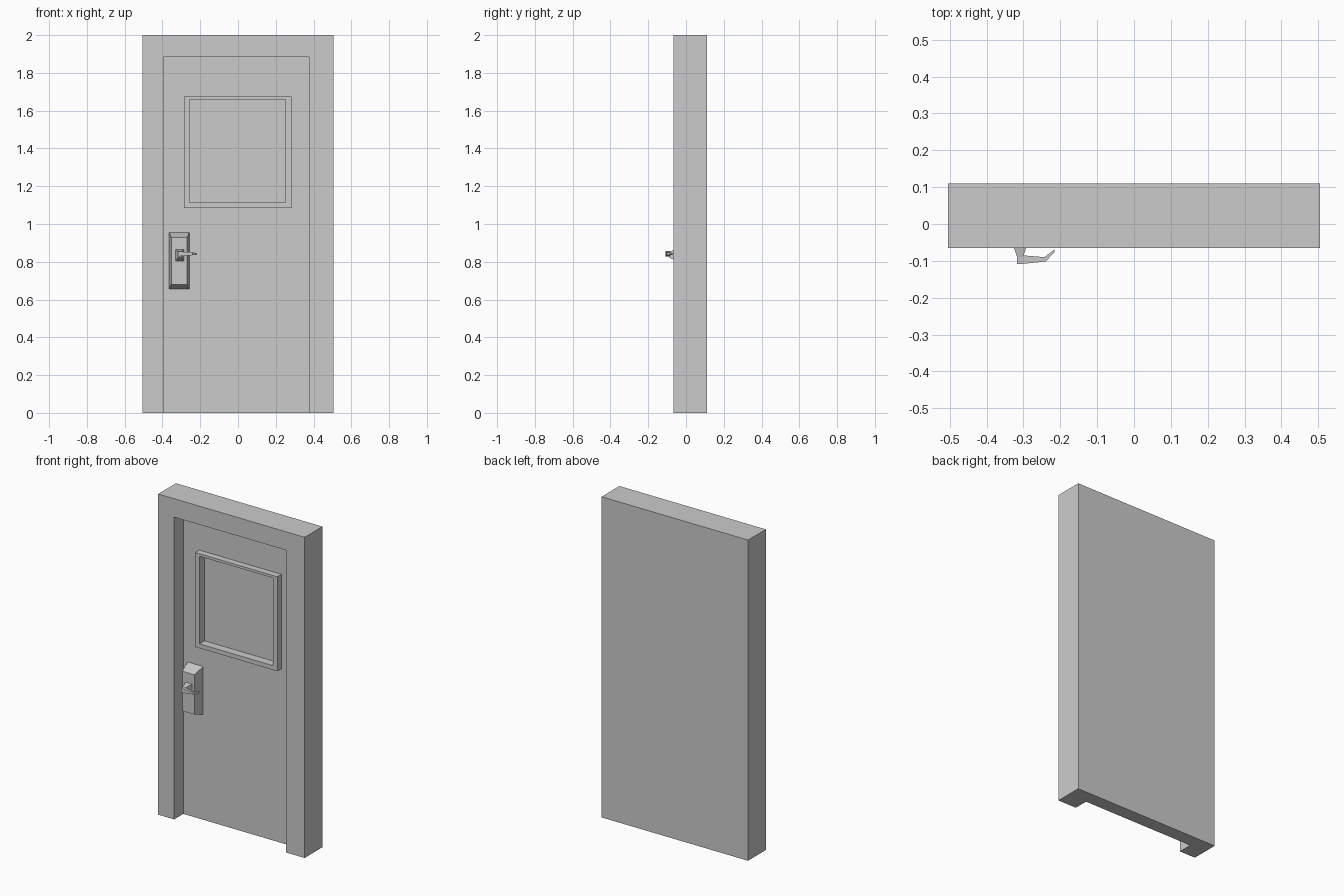
import bpy, bmesh

if "Cube" in bpy.data.objects:
    bpy.data.objects.remove(bpy.data.objects["Cube"])


def loft(name, sections):
    """Join a series of matching closed loops into one capped solid."""
    bm = bmesh.new()
    rings = [[bm.verts.new(p) for p in s] for s in sections]
    n = len(rings[0])
    for a, b in zip(rings, rings[1:]):
        for i in range(n):
            j = (i + 1) % n
            bm.faces.new((a[i], a[j], b[j], b[i]))
    bm.faces.new(rings[0])
    bm.faces.new(rings[-1])
    bmesh.ops.recalc_face_normals(bm, faces=bm.faces)
    mesh = bpy.data.meshes.new(name)
    bm.to_mesh(mesh)
    bm.free()
    ob = bpy.data.objects.new(name, mesh)
    bpy.context.collection.objects.link(ob)
    return ob


def rect(x0, x1, z0, z1, y):
    """Rectangle facing the front at depth y."""
    return [(x0, y, z0), (x1, y, z0), (x1, y, z1), (x0, y, z1)]


def box(name, x0, x1, z0, z1, y0, y1):
    return loft(name, [rect(x0, x1, z0, z1, y0), rect(x0, x1, z0, z1, y1)])


def cut(target, *box_size):
    """Subtract a box from the target and remove the cutter."""
    cutter = box("cutter", *box_size)
    cutter.hide_render = True
    mod = target.modifiers.new("cut", 'BOOLEAN')
    mod.operation = 'DIFFERENCE'
    mod.solver = 'EXACT'
    mod.object = cutter
    bpy.context.view_layer.objects.active = target
    bpy.ops.object.modifier_apply(modifier=mod.name)
    bpy.data.objects.remove(cutter)


DOOR_Y = 0.025  # front face of the recessed door leaf

# Door frame and leaf: a slab with the doorway and window pane recessed
door = box("door_and_frame", -0.505, 0.505, 0, 2, -0.065, 0.11)
cut(door, -0.395, 0.376, -0.1, 1.885, -0.2, DOOR_Y)
cut(door, -0.256, 0.251, 1.113, 1.659, -0.2, 0.035)

# Raised window surround
surround = box("window_surround", -0.285, 0.282, 1.086, 1.675, -0.015, DOOR_Y)
cut(surround, -0.256, 0.251, 1.113, 1.659, -0.1, 0.1)

# Lock plate with bevelled sides
loft("lock_plate", [rect(-0.365, -0.258, 0.655, 0.955, DOOR_Y),
                    rect(-0.353, -0.27, 0.68, 0.928, -0.045)])

# Tapered spindle between plate and lever
loft("handle_spindle", [rect(-0.332, -0.286, 0.803, 0.865, -0.045),
                        rect(-0.317, -0.301, 0.822, 0.855, -0.09)])

# Lever bent back towards the door: front x/y, back x/y, half height
lever = [(-0.317, -0.108, -0.317, -0.085, 0.014),
         (-0.302, -0.108, -0.302, -0.085, 0.012),
         (-0.240, -0.102, -0.243, -0.090, 0.007),
         (-0.216, -0.077, -0.216, -0.069, 0.004)]
loft("handle_lever", [[(fx, fy, 0.842 - h), (bx, by, 0.842 - h),
                       (bx, by, 0.842 + h), (fx, fy, 0.842 + h)]
                      for fx, fy, bx, by, h in lever])
